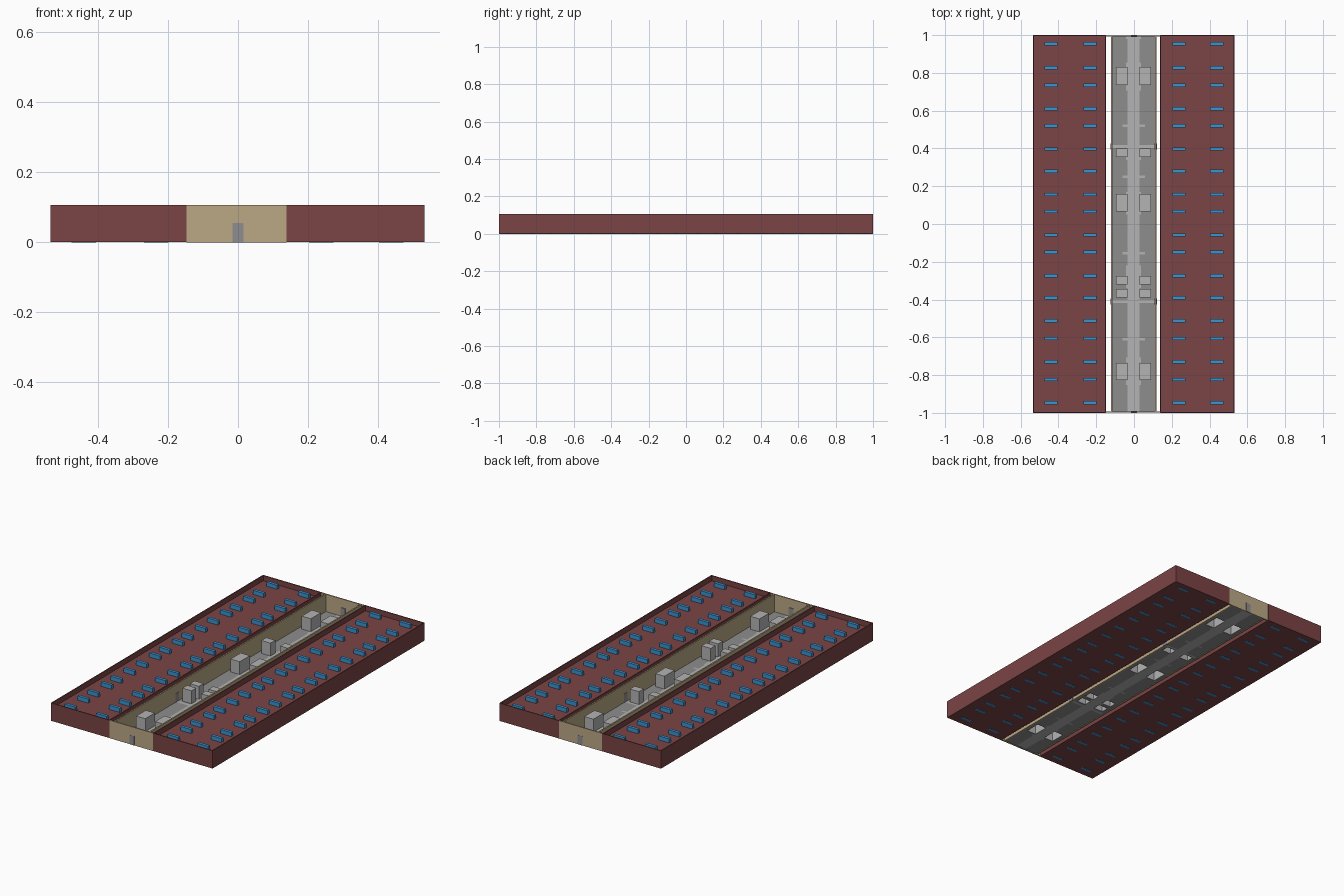
import bpy, bmesh

if "Cube" in bpy.data.objects:
    bpy.data.objects.remove(bpy.data.objects["Cube"])

H = 0.107          # overall wall height
XL, XR = -0.147, 0.138   # inner faces of the two wings
CX = -0.002        # centre of the corridor


def material(name, rgb):
    m = bpy.data.materials.new(name)
    m.diffuse_color = (*[(c / 255) ** 2.2 for c in rgb], 1)
    m.use_nodes = True
    m.node_tree.nodes["Principled BSDF"].inputs["Base Color"].default_value = m.diffuse_color
    return m


RED = material("brick_red", (122, 70, 70))
TAN = material("sand_wall", (186, 167, 132))
BLUE = material("bench_blue", (62, 146, 205))
GREY = material("floor_grey", (140, 140, 140))
LIGHT = material("light_grey", (178, 178, 178))


def finish(bm, name, *mats):
    me = bpy.data.meshes.new(name)
    bm.to_mesh(me)
    bm.free()
    for m in mats:
        me.materials.append(m)
    ob = bpy.data.objects.new(name, me)
    bpy.context.collection.objects.link(ob)
    return ob


def add_box(bm, x0, x1, y0, y1, z0, z1, open_bottom=False):
    vs = bmesh.ops.create_cube(bm, size=1)["verts"]
    for v in vs:
        v.co.x = x1 if v.co.x > 0 else x0
        v.co.y = y1 if v.co.y > 0 else y0
        v.co.z = z1 if v.co.z > 0 else z0
    if open_bottom:
        low = [f for f in {f for v in vs for f in v.link_faces}
               if all(v.co.z < z0 + 1e-4 for v in f.verts)]
        bmesh.ops.delete(bm, geom=low, context='FACES_ONLY')


# Red wings: a block whose top is inset and sunk to leave a thin parapet
def wing(name, x0, x1):
    bm = bmesh.new()
    add_box(bm, x0, x1, -1, 1, 0.001, H)
    bm.normal_update()
    top = max(bm.faces, key=lambda f: f.calc_center_median().z)
    bmesh.ops.inset_region(bm, faces=[top], thickness=0.006, use_even_offset=True)
    inner = bmesh.ops.extrude_face_region(bm, geom=[top])
    for g in inner["geom"]:
        if isinstance(g, bmesh.types.BMVert):
            g.co.z = 0.076
    if top.is_valid:
        bmesh.ops.delete(bm, geom=[top], context='FACES_ONLY')
    bmesh.ops.recalc_face_normals(bm, faces=bm.faces)
    finish(bm, name, RED)


wing("left_wing", -0.535, XL)
wing("right_wing", XR, 0.532)

# Blue benches in four columns, reaching through the wing blocks
rows = [.955, .828, .735, .61, .52, .397, .28, .156, .066,
        -.058, -.15, -.275, -.39, -.513, -.606, -.73, -.823, -.947]
bm = bmesh.new()
for cx in (-.44, -.233, .238, .438):
    for y in rows:
        add_box(bm, cx - .035, cx + .035, y - .009, y + .009, 0, 0.1)
finish(bm, "blue_benches", BLUE)

# Tan end walls and corridor side walls (open slot left beside each wing)
bm = bmesh.new()
for s in (-1, 1):
    add_box(bm, XL, XR, *sorted((s * .999, s * .992)), 0, H)
    add_box(bm, CX + s * .117 - .004, CX + s * .117 + .004, -.992, .992, 0, H)
finish(bm, "corridor_walls", TAN)

# Grey doors in the end walls and the side walls
bm = bmesh.new()
for s in (-1, 1):
    add_box(bm, -.016, .015, *sorted((s, s * .989)), 0, .055)
    for y in (-.41, .41):
        add_box(bm, CX + s * .117 - .0055, CX + s * .117 + .0055, y - .016, y + .016, 0, .055)
finish(bm, "doors", GREY)

# Corridor blocks: hollow, open underneath
spans = [(.735, .83), (.355, .40), (.065, .16), (-.32, -.275), (-.39, -.345), (-.825, -.735)]
bm = bmesh.new()
for a, b in spans:
    for s in (-1, 1):
        add_box(bm, *sorted((CX + s * .032, CX + s * .092)), a, b, .003, .08, True)
finish(bm, "corridor_blocks", LIGHT)

# Corridor floor: a grid of cells, with holes under blocks and a lighter path
ticks = [(.52, .006), (.25, .006), (-.155, .006), (-.61, .006)]
wide = [(.842, .012), (.72, .012), (-.72, .012), (-.84, .012), (.99, .01), (-.28, .06), (.11, .06), (.37, .03)]


def is_path(x, y):
    if x < .032 or abs(abs(y) - .41) < .008:
        return True
    return (x < .06 and any(abs(y - c) < h for c, h in ticks)) or \
           (x < .04 and any(abs(y - c) < h for c, h in wide))


def is_hole(x, y):
    return .032 < x < .092 and any(a < y < b for a, b in spans)


ys = {-.992, .992, .402, .418, -.402, -.418}
for c, h in ticks + wide:
    ys |= {c - h, c + h}
for a, b in spans:
    ys |= {a, b}
ys = sorted(y for y in ys if abs(y) <= .992)
xs = [0, .032, .04, .06, .092, .113]
bm = bmesh.new()
for y0, y1 in zip(ys, ys[1:]):
    for x0, x1 in zip(xs, xs[1:]):
        mx, my = (x0 + x1) / 2, (y0 + y1) / 2
        if is_hole(mx, my):
            continue
        for s in (-1, 1):
            pts = [(x0, y0), (x1, y0), (x1, y1), (x0, y1)][::s]
            f = bm.faces.new([bm.verts.new((CX + s * x, y, .003)) for x, y in pts])
            f.material_index = int(is_path(mx, my))
bmesh.ops.remove_doubles(bm, verts=bm.verts, dist=1e-5)
finish(bm, "corridor_floor", GREY, LIGHT)
